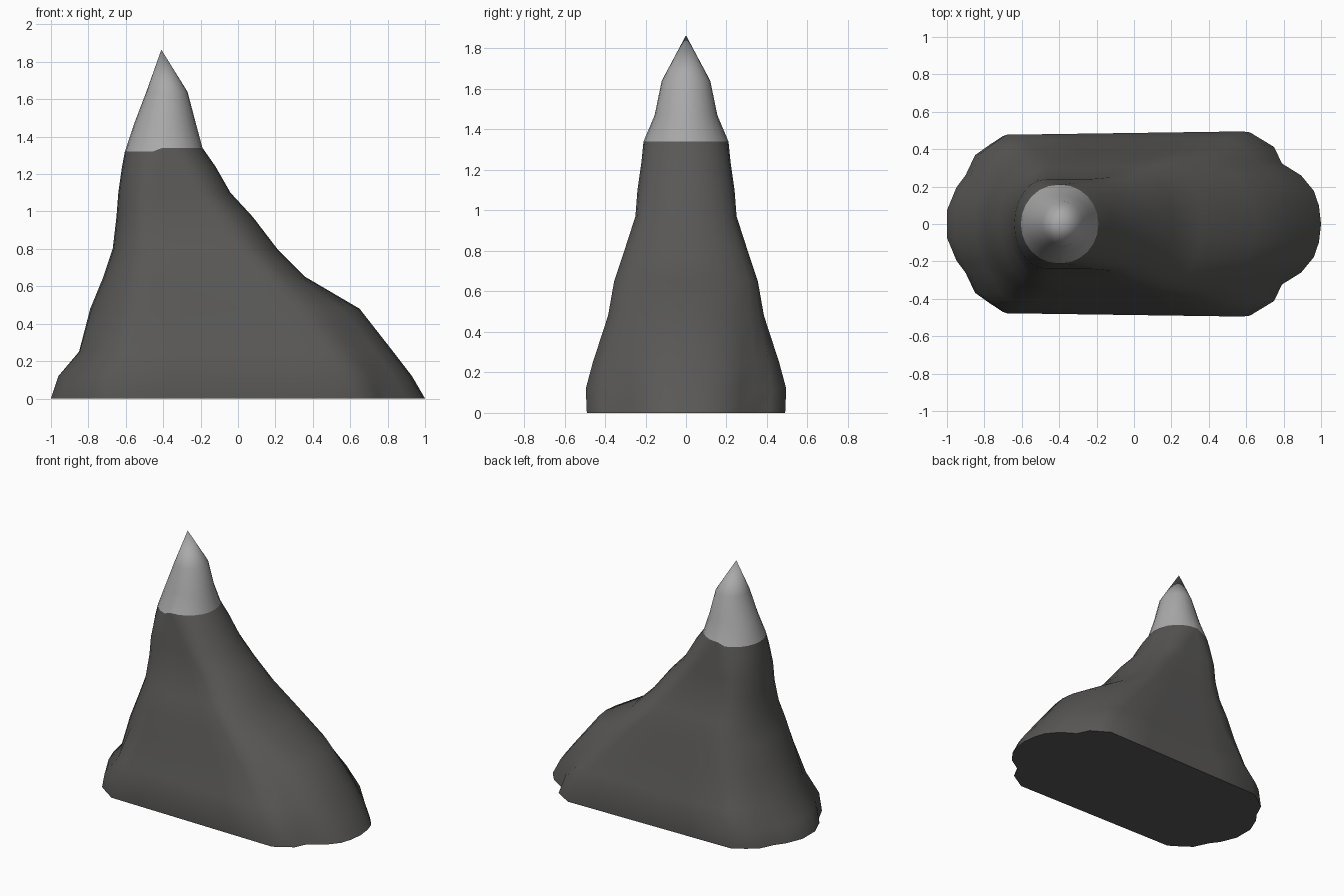
import bpy, bmesh
from math import sin, cos, radians

if "Cube" in bpy.data.objects:
    bpy.data.objects.remove(bpy.data.objects["Cube"])

# Levels: height, left x, right x, half depth, left end length, right end length, base lumpiness
BODY = [
    (0.00, -1.00, 1.00, 0.49, 0.30, 0.38, 1.0),
    (0.12, -0.96, 0.93, 0.495, 0.28, 0.35, 0.9),
    (0.25, -0.85, 0.83, 0.46, 0.26, 0.34, 0.6),
    (0.48, -0.79, 0.65, 0.385, 0.29, 0.36, 0.2),
    (0.65, -0.72, 0.36, 0.355, 0.26, 0.22, 0.0),
    (0.80, -0.67, 0.21, 0.305, 0.22, 0.21, 0.0),
    (0.97, -0.65, 0.08, 0.25, 0.18, 0.20, 0.0),
    (1.10, -0.64, -0.04, 0.24, 0.17, 0.19, 0.0),
    (1.24, -0.62, -0.12, 0.22, 0.18, 0.19, 0.0),
    (1.335, -0.605, -0.19, 0.21, 0.20, 0.20, 0.0),
]
SNOW = [
    BODY[-1],
    (1.47, -0.555, -0.225, 0.155, 0.165, 0.165, 0.0),
    (1.64, -0.49, -0.27, 0.12, 0.11, 0.11, 0.0),
]

# Lumpy end outlines at the foot (fraction of end length, fraction of half depth)
RIGHT = [(1, 0), (.97, .2), (.9, .36), (.72, .53), (.45, .66), (.34, .84), (0, 1)]
LEFT = [(1, 0), (1, .15), (.83, .4), (.67, .53), (.5, .75), (.25, .86), (0, .96)]


def end_curve(shape, lump):
    """Quarter outline blended between an ellipse and the lumpy foot."""
    pts = []
    for i, (u, v) in enumerate(shape):
        a = radians(15 * i)
        pts.append((cos(a) * (1 - lump) + u * lump, sin(a) * (1 - lump) + v * lump))
    return pts


def ring(level):
    z, x0, x1, w, e0, e1, lump = level
    half = [(x1 - e1 + e1 * u, w * v) for u, v in end_curve(RIGHT, lump)]
    left = [(x0 + e0 - e0 * u, w * v) for u, v in end_curve(LEFT, lump)][::-1]
    a, b = half[-1], left[0]
    if a[0] - b[0] > 0.02:          # points along the long side
        half += [(a[0] + (b[0] - a[0]) * t, a[1] + (b[1] - a[1]) * t) for t in (.25, .5, .75)]
    else:
        half += [(a[0] + (b[0] - a[0]) * t, a[1]) for t in (.25, .5, .75)]
    half += left
    pts = half + [(x, -y) for x, y in half[-2:0:-1]]
    dip = 0.02 if z == 1.335 else 0  # snow line drops on the left
    return [(x, y, z + 0.005 - dip * (x < -0.45)) if dip else (x, y, z) for x, y in pts]


def loft(name, levels, colour, apex=None):
    bm = bmesh.new()
    rings = [[bm.verts.new(p) for p in ring(l)] for l in levels]
    n = len(rings[0])
    for lo, hi in zip(rings, rings[1:]):
        for i in range(n):
            j = (i + 1) % n
            bm.faces.new((lo[i], lo[j], hi[j], hi[i]))
    if apex:
        tip = bm.verts.new(apex)
        for i in range(n):
            bm.faces.new((rings[-1][i], rings[-1][(i + 1) % n], tip))
    else:
        bm.faces.new(rings[0][::-1])
    bmesh.ops.remove_doubles(bm, verts=bm.verts, dist=0.0005)
    bmesh.ops.recalc_face_normals(bm, faces=bm.faces)
    me = bpy.data.meshes.new(name)
    bm.to_mesh(me)
    bm.free()
    ob = bpy.data.objects.new(name, me)
    bpy.context.collection.objects.link(ob)
    mat = bpy.data.materials.new(name + "_colour")
    mat.diffuse_color = colour
    mat.use_nodes = True
    mat.node_tree.nodes["Principled BSDF"].inputs["Base Color"].default_value = mat.diffuse_color
    me.materials.append(mat)
    bpy.ops.object.select_all(action='DESELECT')
    ob.select_set(True)
    bpy.context.view_layer.objects.active = ob
    bpy.ops.object.shade_smooth_by_angle(angle=radians(50))
    return ob


# Dark rock slope with a flat underside
loft("mountain_rock", BODY, (0.10, 0.098, 0.095, 1))
# Pale pointed peak
loft("snow_peak", SNOW, (0.40, 0.40, 0.40, 1), apex=(-0.41, 0, 1.865))
